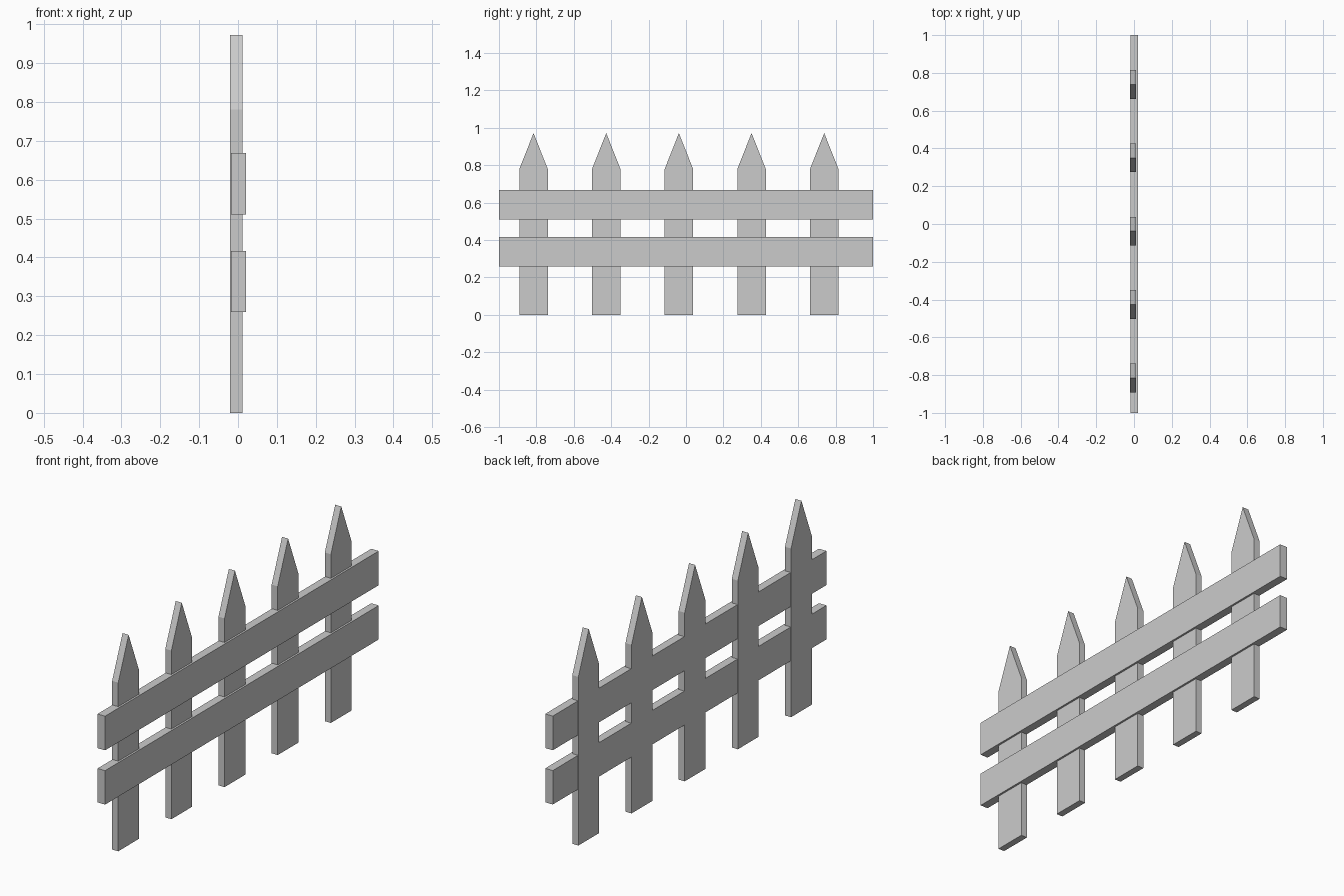
import bpy
import bmesh

cube = bpy.data.objects.get("Cube")
if cube:
    bpy.data.objects.remove(cube, do_unlink=True)

# Single flat grey
grey = bpy.data.materials.new("light_grey")
grey.use_nodes = True
colour = (0.6, 0.6, 0.6, 1)
grey.diffuse_color = colour
grey.node_tree.nodes["Principled BSDF"].inputs["Base Color"].default_value = colour


def board(name, outline, x_min, x_max):
    """Extrude a (y, z) outline along x into a closed board."""
    bm = bmesh.new()
    face = bm.faces.new([bm.verts.new((x_min, y, z)) for y, z in outline])
    grown = bmesh.ops.extrude_face_region(bm, geom=[face])
    verts = [v for v in grown["geom"] if isinstance(v, bmesh.types.BMVert)]
    bmesh.ops.translate(bm, verts=verts, vec=(x_max - x_min, 0, 0))
    bmesh.ops.recalc_face_normals(bm, faces=bm.faces)
    mesh = bpy.data.meshes.new(name)
    bm.to_mesh(mesh)
    bm.free()
    mesh.materials.append(grey)
    obj = bpy.data.objects.new(name, mesh)
    bpy.context.collection.objects.link(obj)
    return obj


# Pointed pickets
half, shoulder, tip = 0.076, 0.78, 0.972
for i in range(5):
    y = -0.815 + i * 0.3885
    outline = [(y - half, 0), (y + half, 0), (y + half, shoulder),
               (y, tip), (y - half, shoulder)]
    board(f"picket_{i + 1}", outline, -0.02, 0.011)

# Horizontal rails
for name, low, high in (("lower_rail", 0.26, 0.417), ("upper_rail", 0.511, 0.669)):
    board(name, [(-1, low), (1, low), (1, high), (-1, high)], -0.0185, 0.02)
